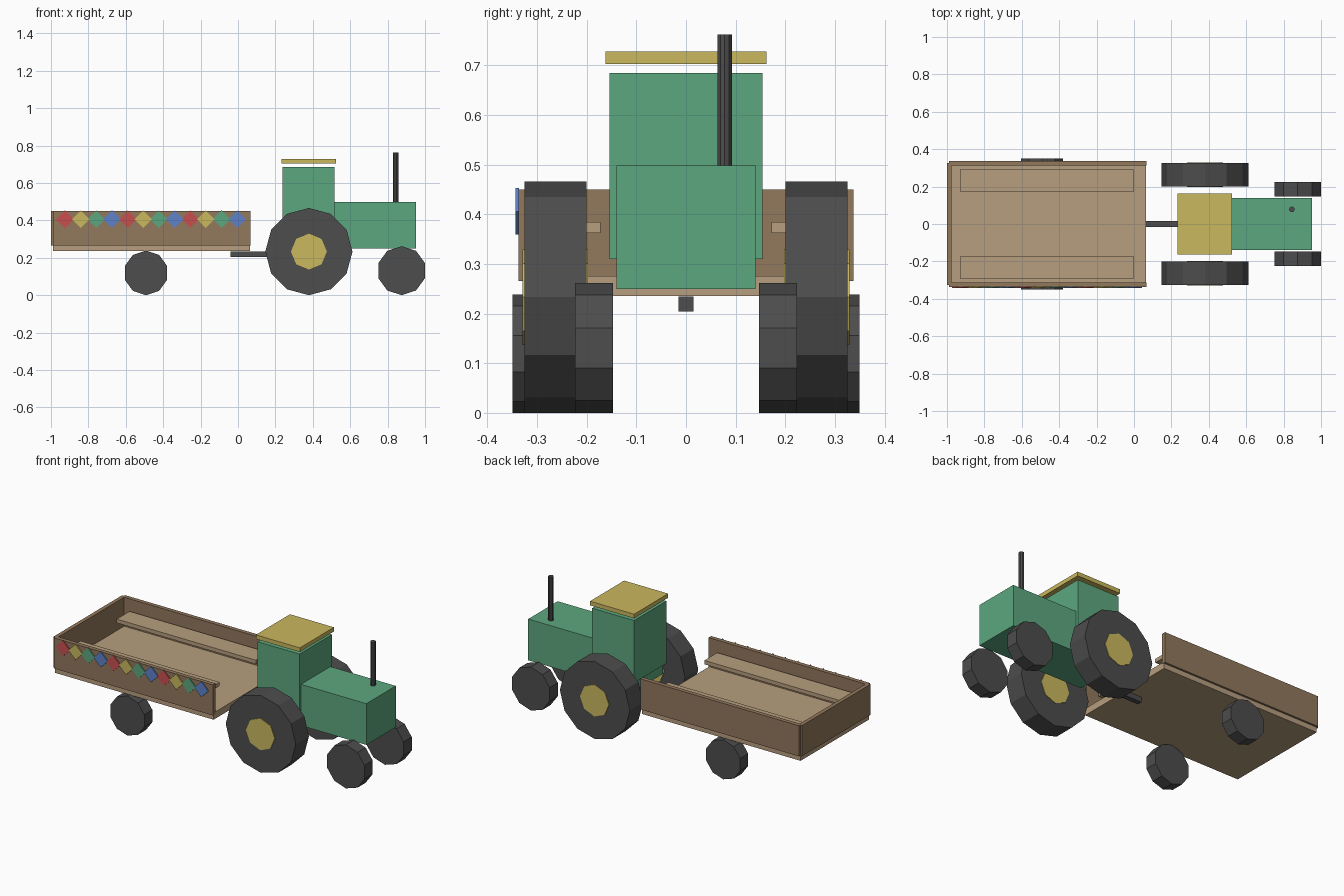
import bpy
import bmesh
from math import sin, cos, tau
from mathutils import Vector

cube = bpy.data.objects.get("Cube")
if cube:
    bpy.data.objects.remove(cube, do_unlink=True)


def make_material(name, rgb):
    mat = bpy.data.materials.new(name)
    mat.use_nodes = True
    color = (*rgb, 1.0)
    mat.diffuse_color = color
    bsdf = next(n for n in mat.node_tree.nodes if n.type == 'BSDF_PRINCIPLED')
    bsdf.inputs["Base Color"].default_value = color
    return mat


GREEN = make_material("green paint", (0.107, 0.386, 0.212))
YELLOW = make_material("yellow paint", (0.591, 0.479, 0.112))
RUBBER = make_material("dark rubber", (0.074, 0.074, 0.074))
BROWN = make_material("brown wood", (0.287, 0.188, 0.109))
TAN = make_material("light wood", (0.468, 0.342, 0.209))
RED = make_material("red paint", (0.578, 0.08, 0.08))
BLUE = make_material("blue paint", (0.114, 0.223, 0.578))


def prism(name, mat, outline, sweep):
    """Extrude a closed outline of points along the sweep vector."""
    bm = bmesh.new()
    face = bm.faces.new([bm.verts.new(p) for p in outline])
    new = bmesh.ops.extrude_face_region(bm, geom=[face])["geom"]
    verts = [v for v in new if isinstance(v, bmesh.types.BMVert)]
    bmesh.ops.translate(bm, verts=verts, vec=sweep)
    # the extrusion may leave the starting cap in place or consume it
    bmesh.ops.holes_fill(bm, edges=[e for e in bm.edges if e.is_boundary], sides=0)
    bmesh.ops.recalc_face_normals(bm, faces=bm.faces)
    mesh = bpy.data.meshes.new(name)
    bm.to_mesh(mesh)
    bm.free()
    mesh.materials.append(mat)
    obj = bpy.data.objects.new(name, mesh)
    bpy.context.collection.objects.link(obj)
    return obj


def box(name, mat, x, y, z):
    outline = [(x[0], y[0], z[0]), (x[1], y[0], z[0]),
               (x[1], y[1], z[0]), (x[0], y[1], z[0])]
    return prism(name, mat, outline, Vector((0, 0, z[1] - z[0])))


def disc(name, mat, x, z, radius, sides, y):
    """Polygonal wheel with its axis along y and one corner on top."""
    angles = [tau * i / sides for i in range(sides)]
    outline = [(x + radius * sin(a), y[0], z + radius * cos(a)) for a in angles]
    return prism(name, mat, outline, Vector((0, y[1] - y[0], 0)))


# Tractor body
box("bonnet", GREEN, (0.25, 0.952), (-0.14, 0.14), (0.25, 0.498))
box("cab", GREEN, (0.238, 0.517), (-0.154, 0.154), (0.31, 0.685))
box("roof", YELLOW, (0.232, 0.525), (-0.162, 0.162), (0.703, 0.728))
box("hitch_bar", RUBBER, (-0.04, 0.3), (-0.015, 0.015), (0.204, 0.234))

# Exhaust pipe
ring = [tau * i / 10 for i in range(10)]
prism("exhaust_pipe", RUBBER,
      [(0.844 + 0.015 * cos(a), 0.078 + 0.015 * sin(a), 0.48) for a in ring],
      Vector((0, 0, 0.282)))

# Trailer bed and tailboard
box("trailer_floor", TAN, (-0.99, 0.065), (-0.325, 0.325), (0.235, 0.276))
box("trailer_tailboard", BROWN, (-1.0, -0.976), (-0.325, 0.325), (0.266, 0.45))

# Mirrored parts: wheels, hubs, side boards and benches
for side, s in (("right", -1), ("left", 1)):
    disc(f"rear_wheel_{side}", RUBBER, 0.379, 0.233, 0.233, 12, (s * 0.2, s * 0.325))
    disc(f"rear_hub_{side}", YELLOW, 0.379, 0.233, 0.096, 8, (s * 0.197, s * 0.329))
    disc(f"front_wheel_{side}", RUBBER, 0.875, 0.131, 0.131, 10, (s * 0.147, s * 0.224))
    disc(f"trailer_wheel_{side}", RUBBER, -0.492, 0.119, 0.119, 10, (s * 0.273, s * 0.349))
    box(f"trailer_side_{side}", BROWN, (-0.988, 0.068), (s * 0.312, s * 0.337), (0.266, 0.45))
    box(f"trailer_bench_{side}", TAN, (-0.928, -0.002), (s * 0.172, s * 0.294), (0.362, 0.385))

# Painted diamonds along the front side board
paints = (RED, YELLOW, GREEN, BLUE)
for i in range(12):
    depth = 0.343 + 0.0004 * (i % 2)
    disc(f"diamond_{i + 1}", paints[i % 4], -0.925 + 0.0837 * i, 0.406, 0.047, 4,
         (-depth, -0.336))
